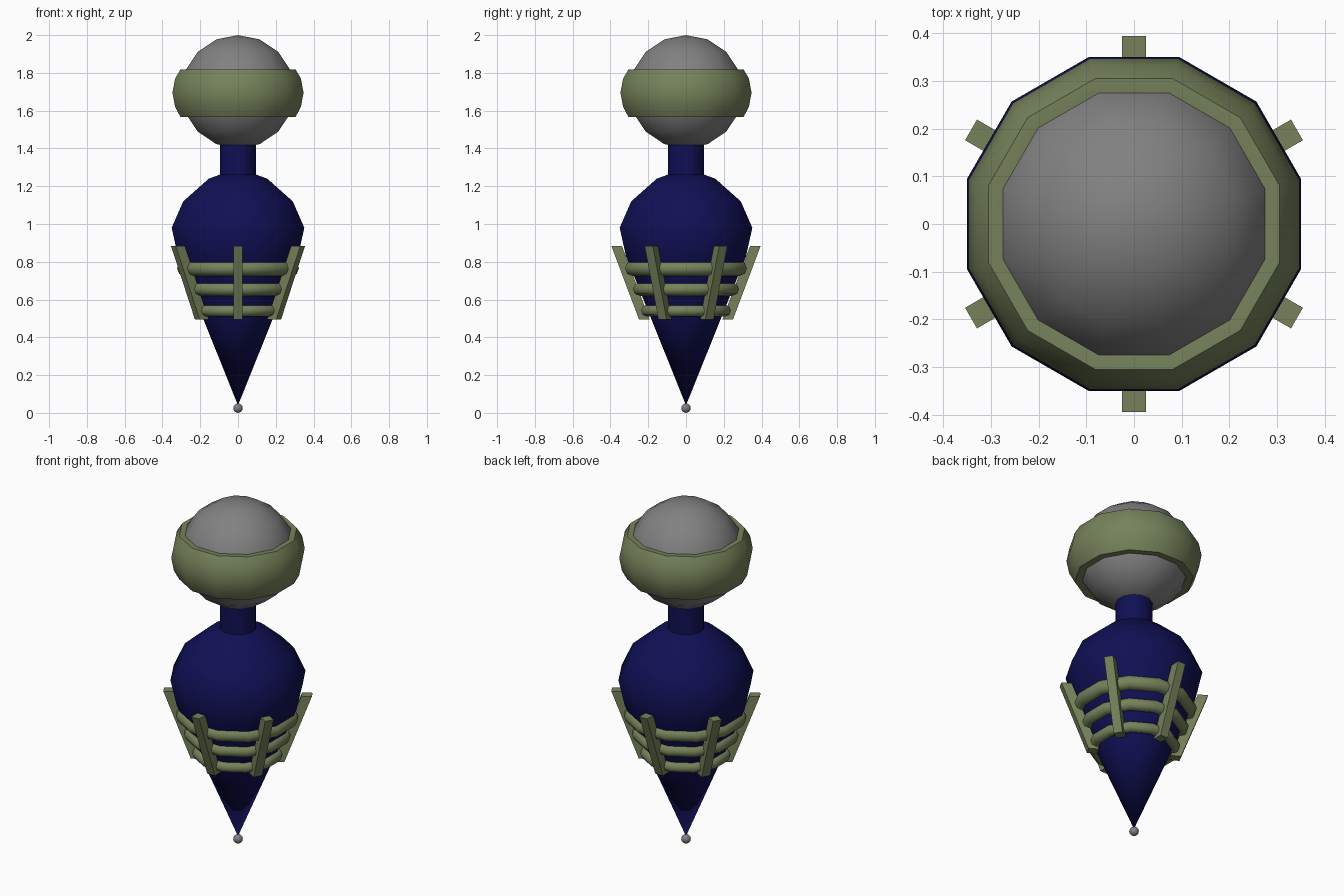
import bpy, bmesh, math

if "Cube" in bpy.data.objects:
    bpy.data.objects.remove(bpy.data.objects["Cube"])

SIDES = 12
K = 1 / math.cos(math.pi / SIDES)   # apothem -> corner radius


def material(name, rgb):
    m = bpy.data.materials.new(name)
    m.diffuse_color = (*rgb, 1)
    m.use_nodes = True
    m.node_tree.nodes["Principled BSDF"].inputs["Base Color"].default_value = m.diffuse_color
    return m


navy = material("navy", (0.005, 0.005, 0.09))
grey = material("grey", (0.22, 0.22, 0.22))
olive = material("olive green", (0.18, 0.225, 0.105))


def finish(name, bm, mat, angle=50):
    bmesh.ops.remove_doubles(bm, verts=bm.verts, dist=1e-5)
    bmesh.ops.recalc_face_normals(bm, faces=bm.faces)
    me = bpy.data.meshes.new(name)
    bm.to_mesh(me)
    bm.free()
    ob = bpy.data.objects.new(name, me)
    bpy.context.collection.objects.link(ob)
    me.materials.append(mat)
    bpy.ops.object.select_all(action='DESELECT')
    ob.select_set(True)
    bpy.context.view_layer.objects.active = ob
    bpy.ops.object.shade_smooth_by_angle(angle=math.radians(angle))
    return ob


def lathe(name, profile, mat, closed=False):
    """Revolve (apothem, z) points with flats facing the axes."""
    bm = bmesh.new()
    rings = []
    for r, z in profile:
        ring = []
        for i in range(SIDES):
            a = (i + 0.5) * 2 * math.pi / SIDES
            ring.append(bm.verts.new((r * K * math.cos(a), r * K * math.sin(a), z)))
        rings.append(ring)
    pairs = list(zip(rings, rings[1:]))
    if closed:
        pairs.append((rings[-1], rings[0]))
    for a, b in pairs:
        for i in range(SIDES):
            j = (i + 1) % SIDES
            bm.faces.new((a[i], a[j], b[j], b[i]))
    bmesh.ops.dissolve_degenerate(bm, dist=1e-6, edges=bm.edges)
    return finish(name, bm, mat)


def ball(name, r, z, rings):
    pts = [(r * math.sin(math.pi * i / rings), z - r * math.cos(math.pi * i / rings))
           for i in range(rings + 1)]
    return lathe(name, pts, grey)


# Pointed body with neck
lathe("body", [(0, 0.04), (0.185, 0.50), (0.318, 0.83), (0.351, 0.98), (0.29, 1.12),
               (0.155, 1.24), (0.094, 1.262), (0.094, 1.44)], navy)

# Head and tip ball
ball("head", 0.3, 1.7, 8)
ball("tip_ball", 0.025, 0.025, 8)

# Thick band round the head
lathe("head_band", [(0.25, 1.572), (0.275, 1.567), (0.305, 1.567), (0.333, 1.62),
                    (0.347, 1.695), (0.333, 1.77), (0.305, 1.818), (0.275, 1.818),
                    (0.25, 1.813)], olive, closed=True)

# Basket hoops
for n, (R, r, z) in enumerate([(0.283, 0.04, 0.765), (0.246, 0.035, 0.655), (0.207, 0.031, 0.541)]):
    pts = [(R + r * math.cos(t * math.pi / 4), z + r * math.sin(t * math.pi / 4)) for t in range(8)]
    lathe(f"basket_hoop_{n + 1}", pts, olive, closed=True)

# Six leaning basket struts
for n in range(6):
    a = math.pi / 2 + n * math.pi / 3
    c, s = math.cos(a), math.sin(a)
    bm = bmesh.new()
    bmesh.ops.create_cube(bm, size=1)
    for v in bm.verts:
        top = v.co.z > 0
        rad = (0.367 if top else 0.221) + v.co.x * 0.056
        tan = v.co.y * 0.05
        v.co = (rad * c - tan * s, rad * s + tan * c, 0.883 if top else 0.495)
    finish(f"basket_strut_{n + 1}", bm, olive, 30)
